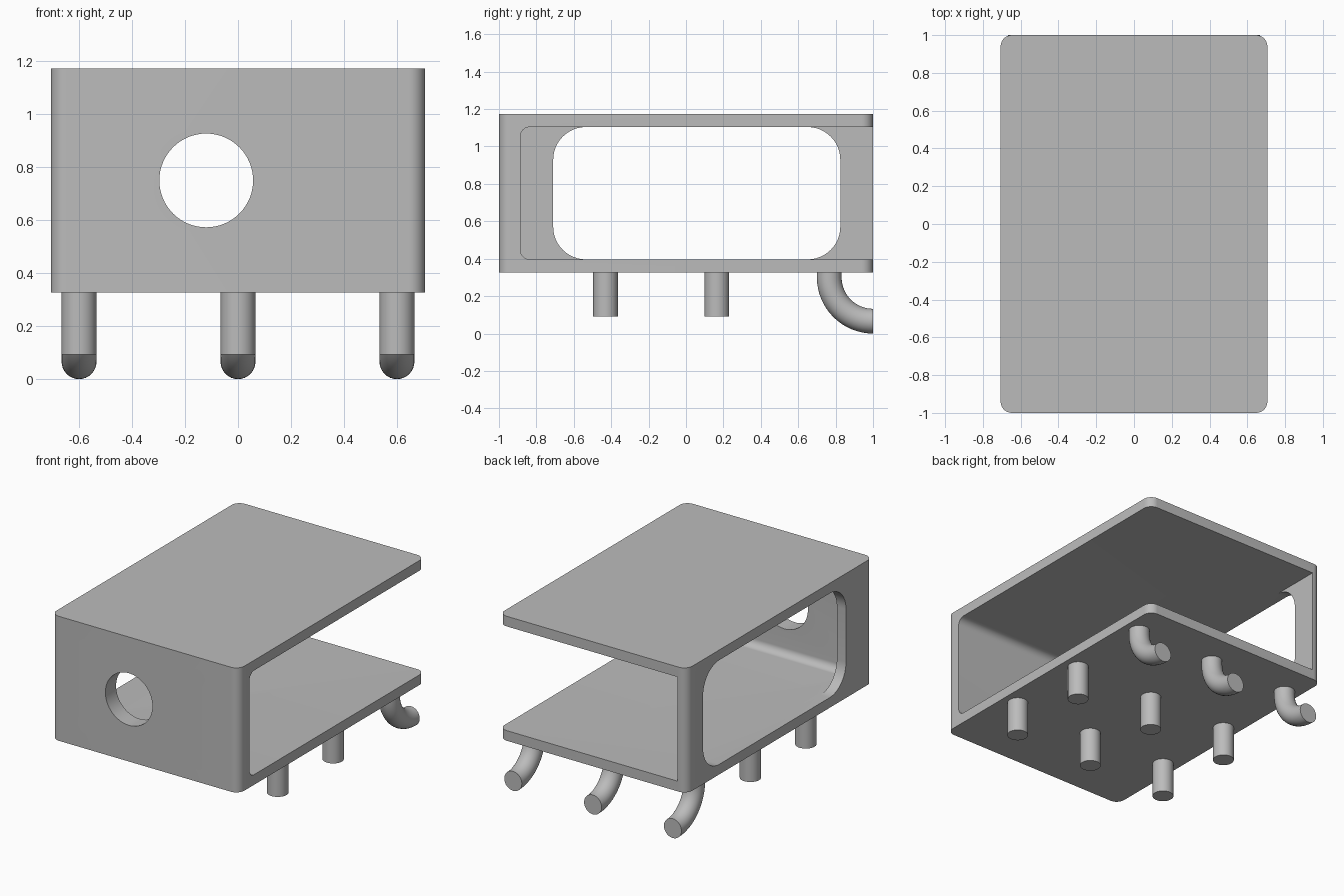
import bpy, bmesh
from math import sin, cos, pi, radians
from mathutils import Vector

cube = bpy.data.objects.get("Cube")
if cube:
    bpy.data.objects.remove(cube, do_unlink=True)

grey = bpy.data.materials.new("metal grey")
grey.use_nodes = True
colour = (0.5, 0.5, 0.5, 1)
grey.diffuse_color = colour
grey.node_tree.nodes["Principled BSDF"].inputs["Base Color"].default_value = colour


def rounded_rect(u0, u1, v0, v1, r, steps=12):
    """Counter-clockwise outline of a rectangle with round corners."""
    corners = [(u1 - r, v1 - r), (u0 + r, v1 - r), (u0 + r, v0 + r), (u1 - r, v0 + r)]
    return [(cu + r * cos(a), cv + r * sin(a))
            for q, (cu, cv) in enumerate(corners)
            for a in [(q + i / steps) * pi / 2 for i in range(steps + 1)]]


def circle(cu, cv, r, n):
    return [(cu + r * cos(2 * pi * i / n), cv + r * sin(2 * pi * i / n)) for i in range(n)]


def finish(name, bm):
    bmesh.ops.recalc_face_normals(bm, faces=bm.faces)
    mesh = bpy.data.meshes.new(name)
    bm.to_mesh(mesh)
    bm.free()
    mesh.materials.append(grey)
    obj = bpy.data.objects.new(name, mesh)
    bpy.context.collection.objects.link(obj)
    return obj


def smooth(obj):
    bpy.ops.object.select_all(action="DESELECT")
    obj.select_set(True)
    bpy.context.view_layer.objects.active = obj
    bpy.ops.object.shade_smooth_by_angle(angle=radians(30))


def prism(name, outline, axis, lo, hi):
    """Extrude an outline along the x, y or z axis."""
    place = {"x": lambda u, v: (lo, u, v),
             "y": lambda u, v: (u, lo, v),
             "z": lambda u, v: (u, v, lo)}[axis]
    bm = bmesh.new()
    face = bm.faces.new([bm.verts.new(place(u, v)) for u, v in outline])
    new = bmesh.ops.extrude_face_region(bm, geom=[face])["geom"]
    move = Vector([(hi - lo) * (axis == a) for a in "xyz"])
    bmesh.ops.translate(bm, vec=move, verts=[g for g in new if isinstance(g, bmesh.types.BMVert)])
    return finish(name, bm)


def cut(target, cutter):
    bpy.context.view_layer.objects.active = target
    mod = target.modifiers.new("cut", "BOOLEAN")
    mod.operation, mod.solver, mod.object = "DIFFERENCE", "EXACT", cutter
    bpy.ops.object.modifier_apply(modifier=mod.name)
    bpy.data.objects.remove(cutter, do_unlink=True)


# Housing: rounded block, hollowed out and open at the back and one side
half_w, bottom, top, wall = 0.706, 0.327, 1.173, 0.069
floor, ceiling = bottom + wall, top - wall
housing = prism("housing", rounded_rect(-half_w, half_w, -1, 1, 0.06), "z", bottom, top)
cut(housing, prism("cavity_cutter", rounded_rect(-0.885, 1.5, floor, ceiling, 0.05),
                   "x", -half_w + wall, 1))
# Side window and round front hole
cut(housing, prism("window_cutter", rounded_rect(-0.71, 0.825, floor, ceiling, 0.175), "x", -1, -0.5))
cut(housing, prism("hole_cutter", circle(-0.12, 0.75, 0.177, 64), "y", -1.2, -0.8))
smooth(housing)

# Pins: two rows of straight pins and a rear row bent backwards
pin_r, bend_r, bend_z = 0.066, 0.234, 0.3
for side, x in (("right", -0.6), ("middle", 0), ("left", 0.6)):
    for row, y in (("front", -0.43), ("centre", 0.165)):
        smooth(prism(f"{row}_pin_{side}", circle(x, y, pin_r, 32), "z", 0.092, bottom))

    path = [(1 - bend_r, bottom, 0)]
    path += [(1 - bend_r * cos(a), bend_z - bend_r * sin(a), a)
             for a in [i * pi / 32 for i in range(17)]]
    bm = bmesh.new()
    rings = [[bm.verts.new((x + u, y - v * cos(a), z - v * sin(a)))
              for u, v in circle(0, 0, pin_r, 32)] for y, z, a in path]
    for r1, r2 in zip(rings, rings[1:]):
        for i in range(len(r1)):
            bm.faces.new((r1[i - 1], r1[i], r2[i], r2[i - 1]))
    bm.faces.new(rings[0])
    bm.faces.new(rings[-1])
    smooth(finish(f"bent_pin_{side}", bm))
